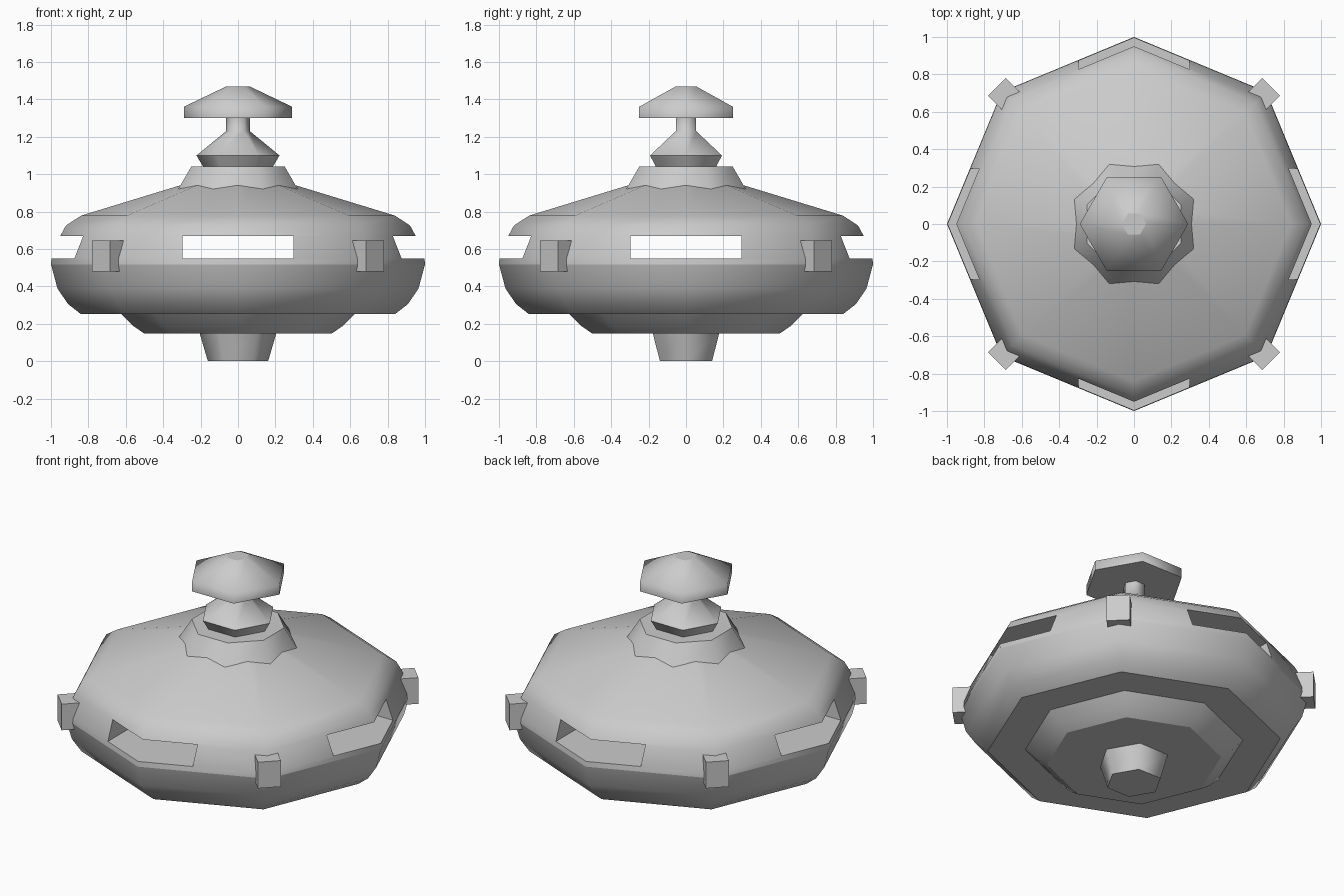
import bpy, bmesh
from math import cos, sin, pi, radians
from mathutils import Matrix

if "Cube" in bpy.data.objects:
    bpy.data.objects.remove(bpy.data.objects["Cube"])


def link(name, bm):
    bmesh.ops.recalc_face_normals(bm, faces=bm.faces)
    me = bpy.data.meshes.new(name)
    bm.to_mesh(me)
    bm.free()
    ob = bpy.data.objects.new(name, me)
    bpy.context.collection.objects.link(ob)
    return ob


def lathe(name, profile, sides, turn=0.0):
    """Closed low-poly turning from (radius, z) points."""
    bm = bmesh.new()
    rings = [[bm.verts.new((r * cos(turn + 2 * pi * i / sides),
                            r * sin(turn + 2 * pi * i / sides), z))
              for i in range(sides)] for r, z in profile]
    for a, b in zip(rings, rings[1:]):
        for i in range(sides):
            j = (i + 1) % sides
            bm.faces.new((a[i], a[j], b[j], b[i]))
    bm.faces.new(rings[0])
    bm.faces.new(rings[-1])
    return link(name, bm)


def box(name, size, loc, turn=0.0):
    bm = bmesh.new()
    bmesh.ops.create_cube(bm, size=1, matrix=Matrix.Translation(loc)
                          @ Matrix.Rotation(turn, 4, 'Z') @ Matrix.Diagonal((*size, 1)))
    return link(name, bm)


def activate(ob):
    bpy.ops.object.select_all(action='DESELECT')
    ob.select_set(True)
    bpy.context.view_layer.objects.active = ob


def smooth(ob, angle):
    """Smooth shading, with crisp borders round every horizontal face."""
    activate(ob)
    bpy.ops.object.shade_smooth_by_angle(angle=radians(angle))
    bm = bmesh.new()
    bm.from_mesh(ob.data)
    for f in bm.faces:
        f.normal_update()
        if abs(f.normal.z) > 0.99:
            for e in f.edges:
                e.smooth = False
    bm.to_mesh(ob.data)
    bm.free()


# octagonal body, upper and lower shells
lower = lathe("lower_body", [(.84, .252), (.908, .305), (.965, .388), (1, .518)], 8)
upper = lathe("upper_body", [(1, .518), (.997, .55), (.95, .67), (.92, .725),
                             (.84, .778), (.12, .998)], 8)

# window slots running right through the upper shell
for size in ((.592, 3, .12), (3, .592, .12)):
    cutter = box("slot_cutter", size, (0, 0, .61))
    cutter.hide_render = True
    mod = upper.modifiers.new("slot", 'BOOLEAN')
    mod.operation, mod.solver, mod.object = 'DIFFERENCE', 'EXACT', cutter
    activate(upper)
    bpy.ops.object.modifier_apply(modifier=mod.name)
    bpy.data.objects.remove(cutter)

# underside step and foot
base = lathe("underside_step", [(.5, .147), (.565, .192), (.627, .254)], 8)
foot = lathe("foot", [(.161, 0), (.205, .149)], 6)

# flared collar, flat sides facing the axes
k = 1 / cos(pi / 8)
collar = lathe("collar", [(.36 * k, .85), (.25 * k, 1.04)], 8, pi / 8)

# finial: hexagonal bulb, neck and cap
bulb = lathe("finial_bulb", [(.185, 1.038), (.222, 1.10), (.063, 1.23), (.063, 1.302)], 6)
cap = lathe("finial_cap", [(.29, 1.30), (.29, 1.36), (.065, 1.468)], 6)

for ob in (lower, upper, base, collar):
    smooth(ob, 50)
for ob in (foot, bulb, cap):
    smooth(ob, 66)

# blocks on the diagonal corners
for i in range(4):
    a = pi / 4 + i * pi / 2
    box("corner_block", (.16, .134, .165), (.956 * cos(a), .956 * sin(a), .5625), a)
